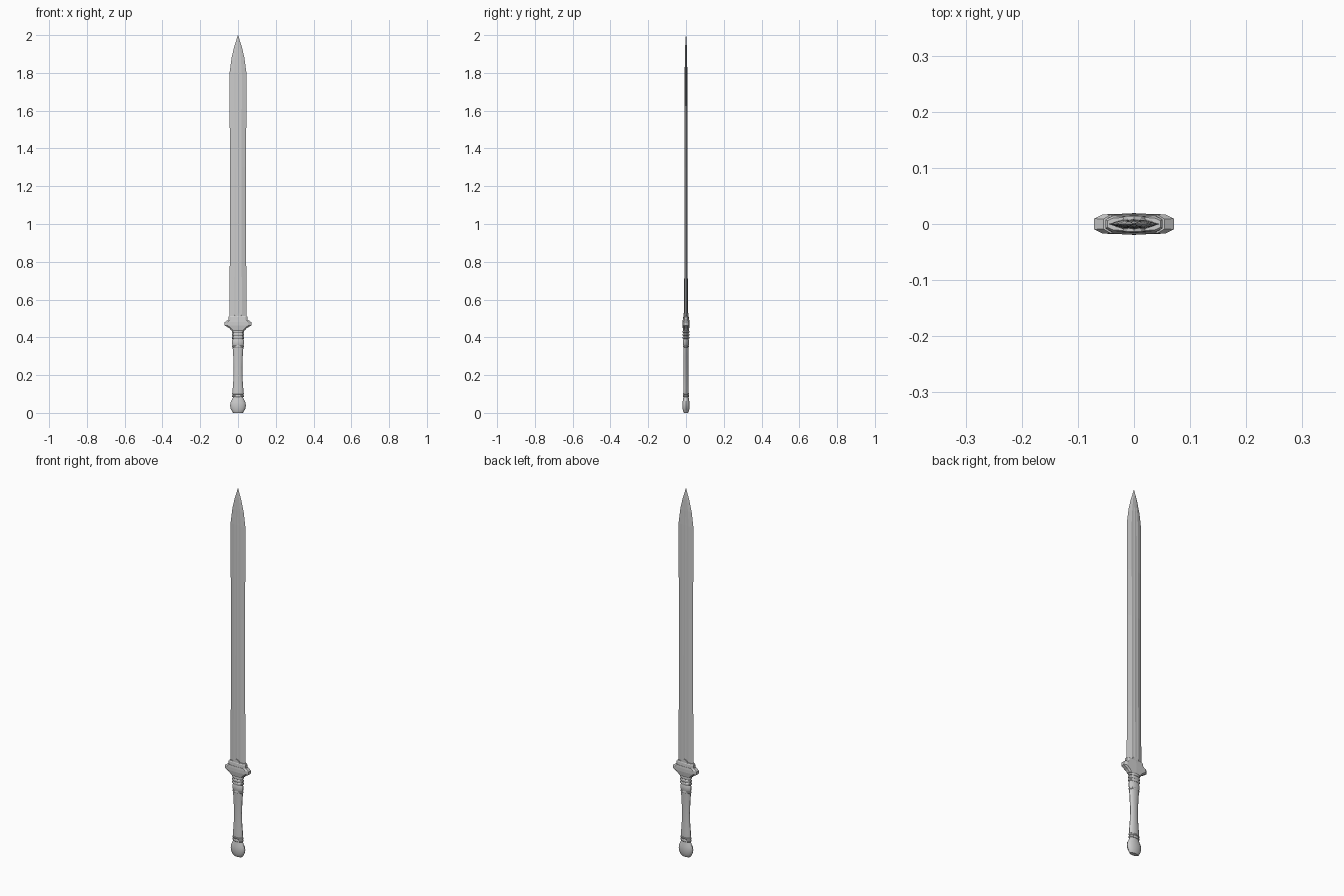
import bpy, bmesh, math

if "Cube" in bpy.data.objects:
    bpy.data.objects.remove(bpy.data.objects["Cube"])

def loft(name, section, rings, smooth=None):
    """Stack scaled copies of a 2D section; rings are (z, half width, half depth)."""
    bm = bmesh.new()
    loops = [[bm.verts.new((x * w, y * d, z)) for x, y in section] for z, w, d in rings]
    n = len(section)
    for a, b in zip(loops, loops[1:]):
        for i in range(n):
            j = (i + 1) % n
            bm.faces.new((a[i], a[j], b[j], b[i]))
    bm.faces.new(loops[0][::-1])
    bm.faces.new(loops[-1])
    bmesh.ops.remove_doubles(bm, verts=bm.verts, dist=1e-5)
    bmesh.ops.recalc_face_normals(bm, faces=bm.faces)
    me = bpy.data.meshes.new(name)
    bm.to_mesh(me)
    bm.free()
    ob = bpy.data.objects.new(name, me)
    bpy.context.collection.objects.link(ob)
    if smooth:
        bpy.ops.object.select_all(action='DESELECT')
        ob.select_set(True)
        bpy.context.view_layer.objects.active = ob
        bpy.ops.object.shade_smooth_by_angle(angle=math.radians(smooth))
    return ob

ROUND = [(math.cos(math.tau * i / 16), math.sin(math.tau * i / 16)) for i in range(16)]
BLADE = [(1, 0), (.45, .9), (.2, .85), (0, 1), (-.2, .85), (-.45, .9),
         (-1, 0), (-.45, -.9), (-.2, -.85), (0, -1), (.2, -.85), (.45, -.9)]
OCTAGON = [(1, -.5), (1, .5), (.78, .9), (0, 1), (-.78, .9),
           (-1, .5), (-1, -.5), (-.78, -.9), (0, -1), (.78, -.9)]

# Blade, slightly waisted, with a leaf point
loft("blade", BLADE, [(.47, .046, .010), (.8, .0435, .009), (1.3, .042, .008),
                      (1.55, .044, .0075), (1.8, .0445, .007), (1.88, .034, .006),
                      (1.94, .020, .0045), (1.998, .001, .001), (2.0, .0002, .0002)])

# Crossguard, pointed at the sides
loft("crossguard", OCTAGON, [(.435, .034, .015), (.448, .046, .017), (.463, .071, .019),
                             (.480, .071, .019), (.492, .054, .018)])

# Stepped collar around the blade root
loft("blade_collar", OCTAGON, [(.488, .046, .0165), (.492, .05, .0165), (.508, .051, .015),
                               (.514, .047, .012)])

# Pointed langet on each face
for side, label in ((-1, "front"), (1, "back")):
    bm = bmesh.new()
    outline = [(-.03, .50), (.03, .50), (.014, .524), (0, .53), (-.014, .524)]
    inner = [bm.verts.new((x, 0, z)) for x, z in outline]
    outer = [bm.verts.new((x * .9, side * .013, z)) for x, z in outline]
    for i in range(5):
        j = (i + 1) % 5
        bm.faces.new((inner[i], inner[j], outer[j], outer[i]))
    bm.faces.new(inner)
    bm.faces.new(outer)
    bmesh.ops.recalc_face_normals(bm, faces=bm.faces)
    me = bpy.data.meshes.new(label + "_langet")
    bm.to_mesh(me)
    bm.free()
    bpy.context.collection.objects.link(bpy.data.objects.new(label + "_langet", me))

# Grip, waisted and oval
loft("grip", ROUND, [(.08, .027, .014), (.11, .029, .0145), (.13, .028, .014), (.18, .024, .0125),
                     (.24, .0225, .012), (.30, .025, .0125), (.34, .028, .014),
                     (.36, .029, .0145), (.44, .029, .0145)], 40)

# Bands under the guard and above the pommel
for i, (z, h, w, d) in enumerate([(.346, .012, .031, .0155), (.358, .032, .0315, .016),
                                  (.392, .013, .033, .0175), (.408, .013, .033, .0175),
                                  (.424, .013, .033, .0175),
                                  (.083, .012, .031, .017), (.097, .010, .031, .016)]):
    loft(f"grip_band_{i + 1}", ROUND, [(z, w - .003, d - .002), (z + h * .25, w, d),
                                      (z + h * .75, w, d), (z + h, w - .003, d - .002)], 30)

# Bulb pommel with a flat foot
loft("pommel", ROUND, [(0, .025, .011), (.006, .030, .014), (.020, .038, .018), (.040, .042, .0195),
                       (.056, .039, .0185), (.070, .032, .016), (.084, .026, .014)], 40)
